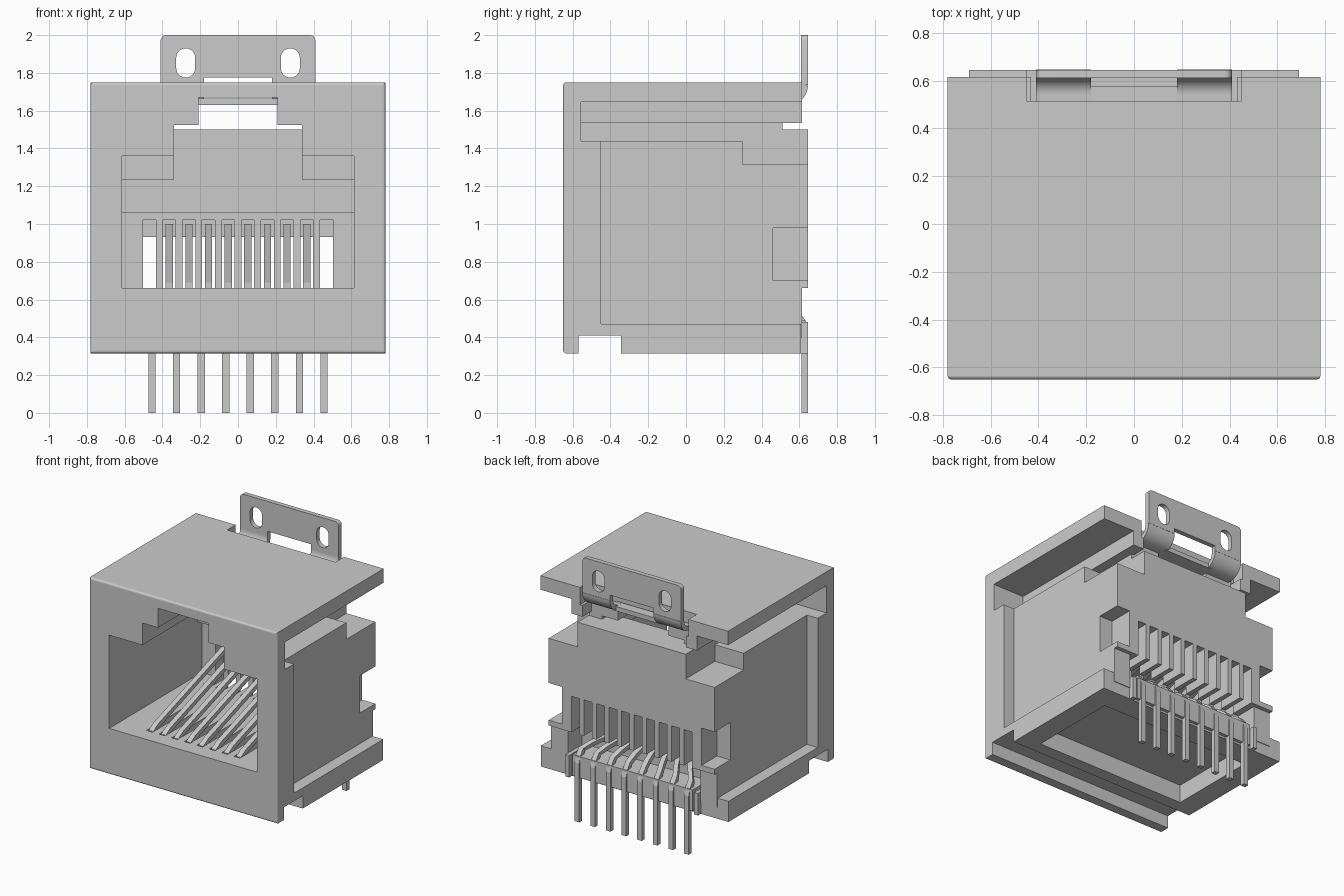
import bpy, bmesh
from math import sin, cos, pi, hypot

if "Cube" in bpy.data.objects:
    bpy.data.objects.remove(bpy.data.objects["Cube"])


def finish(name, bm):
    bmesh.ops.recalc_face_normals(bm, faces=bm.faces)
    me = bpy.data.meshes.new(name)
    bm.to_mesh(me)
    bm.free()
    ob = bpy.data.objects.new(name, me)
    bpy.context.collection.objects.link(ob)
    return ob


def add_box(bm, x0, x1, y0, y1, z0, z1):
    vs = bmesh.ops.create_cube(bm, size=1)['verts']
    for v in vs:
        v.co.x = x1 if v.co.x > 0 else x0
        v.co.y = y1 if v.co.y > 0 else y0
        v.co.z = z1 if v.co.z > 0 else z0


def box(name, *dims):
    bm = bmesh.new()
    add_box(bm, *dims)
    return finish(name, bm)


def boolean(ob, other, op):
    mod = ob.modifiers.new(op, 'BOOLEAN')
    mod.operation, mod.solver, mod.object = op, 'EXACT', other
    bpy.context.view_layer.objects.active = ob
    bpy.ops.object.modifier_apply(modifier=mod.name)
    bpy.data.objects.remove(other)


def rounded_plate(name, x0, x1, y0, y1, z0, z1, r):
    """Rounded rectangle in XZ, extruded along Y."""
    bm = bmesh.new()
    vs = []
    corners = [(x1 - r, z1 - r), (x0 + r, z1 - r), (x0 + r, z0 + r), (x1 - r, z0 + r)]
    for q, (cx, cz) in enumerate(corners):
        for i in range(7):
            a = (q + i / 6) * pi / 2
            vs.append(bm.verts.new((cx + r * cos(a), y0, cz + r * sin(a))))
    bmesh.ops.remove_doubles(bm, verts=vs, dist=1e-5)
    face = bm.faces.new(bm.verts[:])
    ext = bmesh.ops.extrude_face_region(bm, geom=[face])['geom']
    for v in ext:
        if isinstance(v, bmesh.types.BMVert):
            v.co.y = y1
    return finish(name, bm)


def sweep(bm, path, width, thick):
    """Flat strip along (x, y, z) points lying mostly in a YZ plane."""
    rings = []
    for i, (x, y, z) in enumerate(path):
        a, b = path[max(i - 1, 0)], path[min(i + 1, len(path) - 1)]
        dy, dz = b[1] - a[1], b[2] - a[2]
        n = hypot(dy, dz)
        ny, nz = -dz / n * thick / 2, dy / n * thick / 2
        rings.append([bm.verts.new((x + sx * width / 2, y + s * ny, z + s * nz))
                      for sx, s in ((-1, -1), (1, -1), (1, 1), (-1, 1))])
    for r, q in zip(rings, rings[1:]):
        for k in range(4):
            bm.faces.new((r[k], r[(k + 1) % 4], q[(k + 1) % 4], q[k]))
    bm.faces.new(rings[0])
    bm.faces.new(rings[-1])


def smooth(ob):
    bpy.ops.object.select_all(action='DESELECT')
    ob.select_set(True)
    bpy.context.view_layer.objects.active = ob
    bpy.ops.object.shade_smooth_by_angle(angle=0.55)


# Housing: front plate with softened front rim
bm = bmesh.new()
add_box(bm, -.78, .78, -.65, -.555, .315, 1.75)
rim = [e for e in bm.edges if all(v.co.y < -.6 for v in e.verts)]
bmesh.ops.bevel(bm, geom=rim, offset=.014, segments=3, profile=.5, affect='EDGES')
housing = finish('housing', bm)

solids = [
    (-.78, .78, -.6, .615, 1.645, 1.75),     # top cover
    (-.78, .78, -.6, .61, .315, .47),        # bottom slab
    (-.78, .78, -.6, -.45, .45, 1.44),       # thick frame behind plate
    (-.69, .69, -.6, .30, .66, 1.44),        # socket shell
    (-.69, .69, .2, .645, .66, 1.315),       # rear shell
    (-.69, .69, -.6, .45, .40, .70),         # floor block
    (-.45, .45, .25, .645, 1.2, 1.5),        # raised rear centre
    (-.45, .45, -.6, .51, 1.3, 1.53),        # latch channel
    (-.45, .45, -.6, .51, 1.52, 1.66),
]
for s in (-1, 1):
    a, b = sorted((s * .55, s * .69))
    solids.append((a, b, .4, .615, .40, .70))        # rear posts
    a, b = sorted((s * .43, s * .52))
    solids.append((a, b, -.6, .615, 1.535, 1.66))    # rails under cover
for d in solids:
    boolean(housing, box('solid', *d), 'UNION')

cuts = [
    (-.615, .615, -.7, .40, .66, 1.235),     # plug cavity
    (-.615, .615, -.7, .45, .66, 1.06),
    (-.615, .615, -.7, .22, .9, 1.36),
    (-.34, .34, -.7, .40, 1.0, 1.525),       # latch opening
    (-.34, .34, -.7, .7, 1.50, 1.525),
    (-.21, .21, -.7, .7, 1.50, 1.67),
    (-.45, .45, .515, .7, 1.62, 1.8),        # cover notch for tab
    (-.8, .8, -.57, -.345, .2, .41),         # panel slot underneath
    (-.62, .62, -.25, .43, .2, .45),         # underside pocket
    (.58, .8, .46, .7, .70, .98),            # rear side notches
    (-.8, -.58, .46, .7, .70, .98),
]
slot_x = [(i - 4.5) * .104 for i in range(10)]
for x in slot_x:                             # rear comb slots
    cuts.append((x - .034, x + .034, .3, .7, .6, .93))
    cuts.append((x - .034, x + .034, .3, .55, .7, 1.02))
for x in slot_x[1:-1]:                       # floor slits for contacts
    cuts.append((x - .025, x + .025, -.53, -.1, .57, .7))
for d in cuts:
    boolean(housing, box('cut', *d), 'DIFFERENCE')

# Pin carrier at the lower rear, with two small end posts
carrier = box('pin_carrier', -.50, .50, .435, .635, .33, .49)
for s in (-1, 1):
    a, b = sorted((s * .52, s * .55))
    boolean(carrier, box('post', a, b, .5, .645, .315, .48), 'UNION')

# Eight spring contacts that turn into solder pins
bm = bmesh.new()
for i, x in enumerate(slot_x[1:-1]):
    p = (i - 3.5) * .13
    m = (x + p) / 2
    path = [(x, .50, .985), (x, -.45, .675), (x, -.50, .645), (x, -.50, .615),
            (x, -.46, .595), (x, .42, .595), (x, .47, .585), (m, .53, .56),
            (p, .585, .525), (p, .615, .485), (p, .628, .44), (p, .628, 0)]
    sweep(bm, path, .038, .034)
finish('contacts', bm)

# Mounting tab with two oval holes
tab = rounded_plate('mounting_tab', -.41, .41, .61, .645, 1.70, 2.0, .03)
for x in (-.277, .277):
    boolean(tab, rounded_plate('hole', x - .05, x + .05, .5, .7, 1.775, 1.93, .0499), 'DIFFERENCE')
boolean(tab, box('notch', -.18, .18, .5, .7, 1.6, 1.775), 'DIFFERENCE')
boolean(tab, box('trim', -.6, .6, .5, .7, 1.6, 1.735), 'DIFFERENCE')
smooth(tab)

# Curled strips that carry the tab under the cover
bm = bmesh.new()
for s in (-1, 1):
    arc = [(s * .295, .54 + .088 * cos(a), 1.735 - .088 * sin(a))
           for a in (k * pi / 20 for k in range(11))]
    sweep(bm, arc + [(s * .295, .35, 1.647)], .23, .035)
add_box(bm, -.2, .2, .35, .575, 1.63, 1.664)
smooth(finish('tab_spring', bm))
